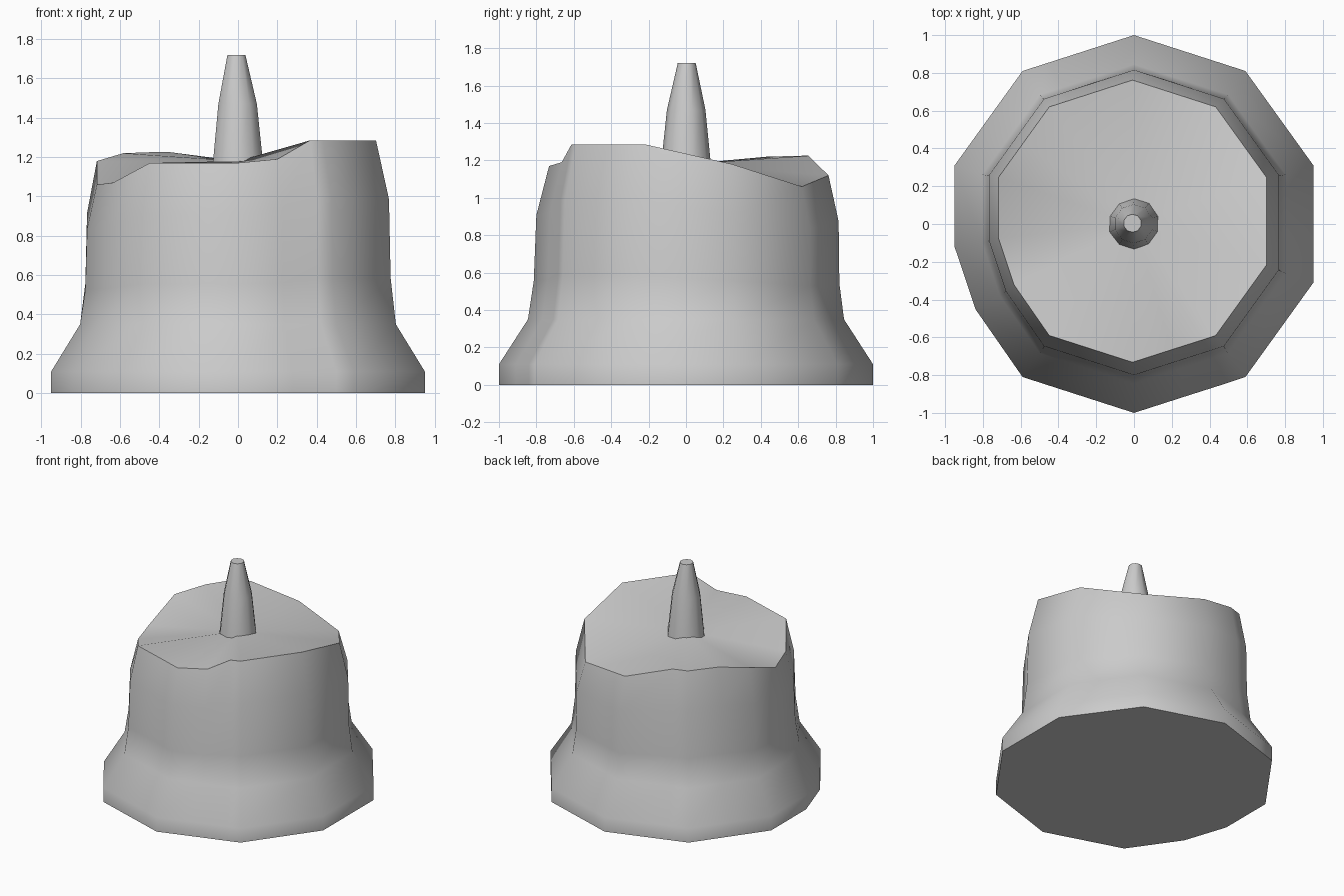
import bpy, math

if "Cube" in bpy.data.objects:
    bpy.data.objects.remove(bpy.data.objects["Cube"])

def make_object(name, verts, faces, angle):
    mesh = bpy.data.meshes.new(name)
    mesh.from_pydata(verts, [], faces)
    mesh.update()
    obj = bpy.data.objects.new(name, mesh)
    bpy.context.collection.objects.link(obj)
    bpy.ops.object.select_all(action='DESELECT')
    obj.select_set(True)
    bpy.context.view_layer.objects.active = obj
    bpy.ops.object.shade_smooth_by_angle(angle=math.radians(angle))
    return obj

def bridge(rings, n):
    return [(r * n + i, r * n + (i + 1) % n, (r + 1) * n + (i + 1) % n, (r + 1) * n + i)
            for r in range(rings - 1) for i in range(n)]

# Wax body: ten-sided outline with one chipped corner, and the melted rim height at each point
outline = [(0, 1, 1.12), (-0.45, 0.855, 1.225), (-0.59, 0.81, 1.225), (-0.77, 0.56, 1.22),
           (-0.95, 0.31, 1.18), (-0.95, -0.12, 1.06), (-0.84, -0.45, 1.07), (-0.59, -0.81, 1.17),
           (0, -1, 1.17), (0.28, -0.91, 1.19), (0.5, -0.84, 1.285), (0.59, -0.81, 1.285),
           (0.95, -0.31, 1.285), (0.95, 0.31, 1.18), (0.59, 0.81, 1.06)]
# Ring values: scale, share of the rise from z = 0.35 to the rim, fixed height, y shift
rings = [(1, 0, 0, 0), (1, 0, 0.11, 0), (0.845, 0, 0.35, 0),
         (0.817, 0.25, 0.35, 0.003), (0.808, 0.68, 0.35, 0.008), (0.747, 1, 0.35, 0.015)]
n = len(outline)
verts = [(x * s - (0.008 if t == 1 else 0), y * s + dy, h + t * (z - 0.35))
         for s, t, h, dy in rings for x, y, z in outline]
faces = bridge(len(rings), n)
faces.append(tuple(reversed(range(n))))
verts.append((0, 0, 1.18))
top = (len(rings) - 1) * n
faces += [(top + i, top + (i + 1) % n, len(verts) - 1) for i in range(n)]
make_object("wax_body", verts, faces, 40)

# Wick: tapered ten-sided stem sunk slightly into the wax
sides = 10
stem = [(0.135, 1.16, 0), (0.103, 1.47, -0.002), (0.048, 1.72, -0.008)]
verts = [(r * math.sin(-math.tau * i / sides) + dx, r * math.cos(math.tau * i / sides) - dx / 2, z)
         for r, z, dx in stem for i in range(sides)]
faces = bridge(len(stem), sides)
faces.append(tuple(range(2 * sides, 3 * sides)))
make_object("wick", verts, faces, 40)
